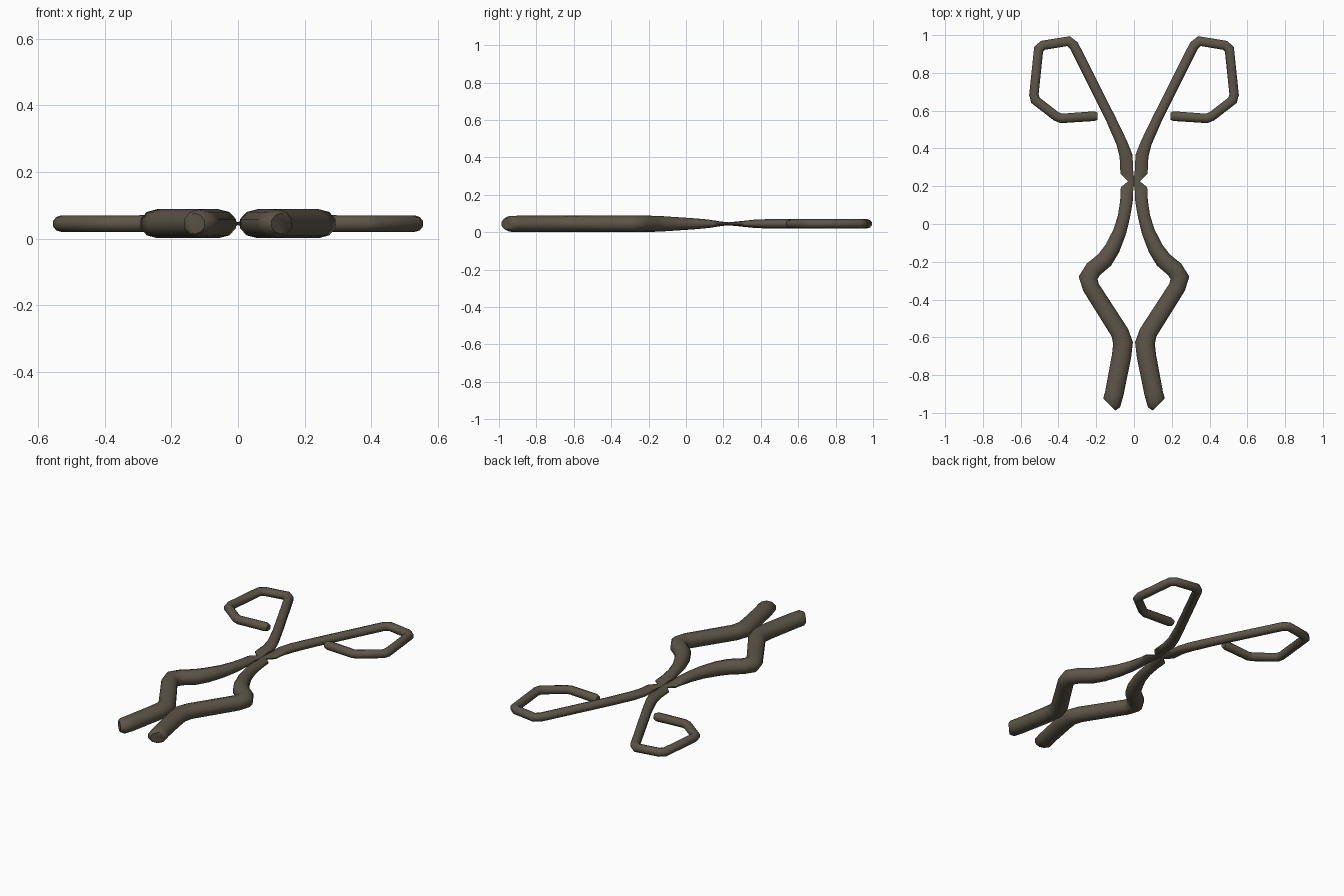
import bpy, bmesh, math
from mathutils import Vector

iron = bpy.data.materials.new("dark brown iron")
iron.diffuse_color = (0.11, 0.09, 0.065, 1)
SIDES = 10
Z = 0.045

# centreline stations of one arm: x, y, half width, half height
JAW = [(0.130, -0.957, .045, .030), (0.118, -0.945, .052, .041),
       (0.105, -0.90, .052, .042), (0.066, -0.70, .054, .042),
       (0.058, -0.63, .054, .042), (0.075, -0.575, .050, .042),
       (0.228, -0.335, .047, .042), (0.243, -0.285, .048, .042),
       (0.215, -0.24, .048, .042), (0.155, -0.19, .047, .042),
       (0.115, -0.13, .043, .040), (0.075, -0.04, .037, .034),
       (0.053, 0.04, .034, .029), (0.040, 0.12, .035, .022)]
PIVOT = [(0.037, 0.185, .035, .012), (0.015, 0.225, .016, .008),
         (0.038, 0.275, .036, .012), (0.042, 0.36, .036, .021)]
HANDLE = [(0.065, 0.43, .031, .024), (0.12, 0.55, .028, .024),
          (0.318, 0.945, .027, .024), (0.347, 0.968, .026, .024),
          (0.482, 0.946, .026, .024), (0.505, 0.925, .026, .024),
          (0.530, 0.685, .026, .024), (0.522, 0.655, .026, .024),
          (0.412, 0.570, .026, .024), (0.385, 0.559, .026, .024),
          (0.21, 0.571, .027, .025), (0.193, 0.571, .020, .018)]


def arm(name, sign):
    """Sweep an oval section along the centreline, with mitred bends."""
    path = JAW + PIVOT + HANDLE
    pts = [Vector((sign * p[0], p[1], Z)) for p in path]
    bm = bmesh.new()
    rings = []
    for i, (p, st) in enumerate(zip(pts, path)):
        a = (p - pts[i - 1]).normalized() if i else None
        b = (pts[i + 1] - p).normalized() if i < len(pts) - 1 else None
        a, b = a or b, b or a
        t = (a + b).normalized()
        side = Vector((t.y, -t.x, 0)) * st[2] / max(t.dot(a), 0.8)
        ring = []
        for k in range(SIDES):
            ang = 2 * math.pi * (k + 0.5) / SIDES
            ring.append(bm.verts.new(p + side * math.cos(ang)
                                     + Vector((0, 0, st[3] * 1.03 * math.sin(ang)))))
        rings.append(ring)
    for r, s in zip(rings, rings[1:]):
        for k in range(SIDES):
            n = (k + 1) % SIDES
            bm.faces.new((r[k], r[n], s[n], s[k]))
    bm.faces.new(rings[0])
    bm.faces.new(rings[-1])
    bmesh.ops.recalc_face_normals(bm, faces=bm.faces)
    me = bpy.data.meshes.new(name)
    bm.to_mesh(me)
    bm.free()
    me.materials.append(iron)
    ob = bpy.data.objects.new(name, me)
    bpy.context.collection.objects.link(ob)
    bpy.context.view_layer.objects.active = ob
    ob.select_set(True)


# two mirrored tong arms
arm("right_arm", 1)
arm("left_arm", -1)
bpy.ops.object.shade_smooth_by_angle(angle=math.radians(50))
